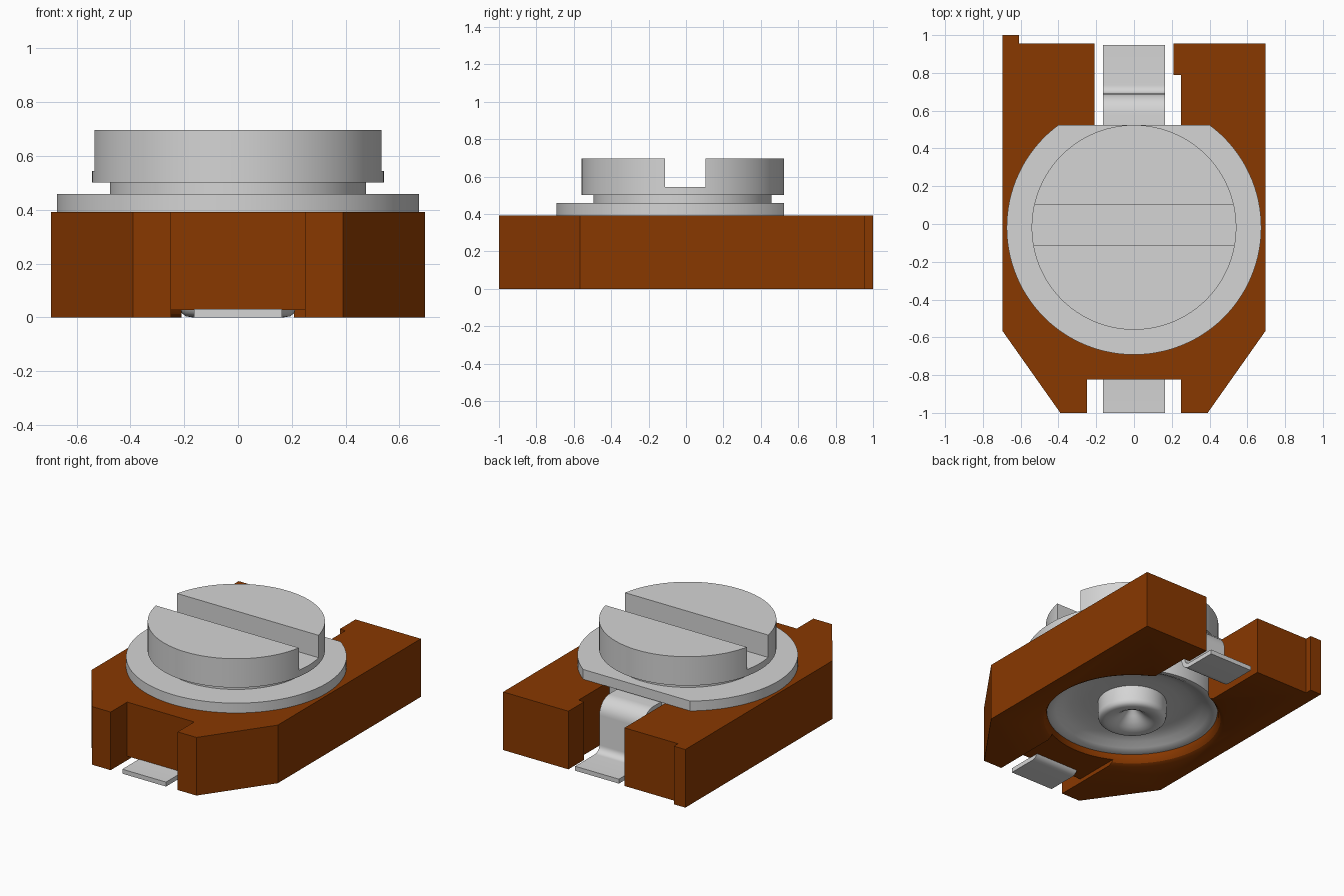
import bpy, bmesh, math

if "Cube" in bpy.data.objects:
    bpy.data.objects.remove(bpy.data.objects["Cube"], do_unlink=True)

CY = -0.018  # y of the turning axis


def material(name, rgb, rough=0.5):
    m = bpy.data.materials.new(name)
    m.use_nodes = True
    m.diffuse_color = (*rgb, 1)
    m.node_tree.nodes["Principled BSDF"].inputs["Base Color"].default_value = (*rgb, 1)
    m.node_tree.nodes["Principled BSDF"].inputs["Roughness"].default_value = rough
    return m


BROWN = material("brown plastic", (0.25, 0.04, 0.0))
GREY = material("grey metal", (0.66, 0.66, 0.66))


def finish(name, bm, mat):
    bmesh.ops.remove_doubles(bm, verts=bm.verts, dist=1e-5)
    bmesh.ops.recalc_face_normals(bm, faces=bm.faces)
    me = bpy.data.meshes.new(name)
    bm.to_mesh(me)
    bm.free()
    me.materials.append(mat)
    ob = bpy.data.objects.new(name, me)
    bpy.context.collection.objects.link(ob)
    return ob


def activate(ob):
    bpy.ops.object.select_all(action='DESELECT')
    ob.select_set(True)
    bpy.context.view_layer.objects.active = ob


def smooth(ob, deg=30):
    activate(ob)
    bpy.ops.object.shade_smooth_by_angle(angle=math.radians(deg))


def prism(name, outline, z0, z1, mat):
    bm = bmesh.new()
    face = bm.faces.new([bm.verts.new((x, y, z0)) for x, y in outline])
    top = bmesh.ops.extrude_face_region(bm, geom=[face])["geom"]
    for v in top:
        if isinstance(v, bmesh.types.BMVert):
            v.co.z = z1
    return finish(name, bm, mat)


def box(name, x, y0, y1, z0, z1, mat):
    return prism(name, [(-x, y0), (x, y0), (x, y1), (-x, y1)], z0, z1, mat)


def lathe(name, profile, mat, steps=96):
    bm = bmesh.new()
    vs = [bm.verts.new((r, CY, z)) for r, z in profile]
    es = [bm.edges.new(p) for p in zip(vs, vs[1:])]
    bmesh.ops.spin(bm, geom=vs + es, cent=(0, CY, 0), axis=(0, 0, 1),
                   angle=2 * math.pi, steps=steps)
    return finish(name, bm, mat)


def cut(ob, cutter):
    cutter.hide_render = True
    mod = ob.modifiers.new("cut", 'BOOLEAN')
    mod.operation, mod.solver, mod.object = 'DIFFERENCE', 'EXACT', cutter
    activate(ob)
    bpy.ops.object.modifier_apply(modifier=mod.name)
    bpy.data.objects.remove(cutter, do_unlink=True)


def bend(cy, cz, r, a0, a1, n=8):
    return [(cy + r * math.cos(math.radians(a0 + (a1 - a0) * i / n)),
             cz + r * math.sin(math.radians(a0 + (a1 - a0) * i / n))) for i in range(n + 1)]


def strip(name, path, half_width, thickness, mat):
    bm = bmesh.new()
    rows = [[bm.verts.new((x, y, z)) for x in (-half_width, half_width)] for y, z in path]
    for a, b in zip(rows, rows[1:]):
        bm.faces.new((a[0], a[1], b[1], b[0]))
    ob = finish(name, bm, mat)
    mod = ob.modifiers.new("thickness", 'SOLIDIFY')
    mod.thickness, mod.offset, mod.use_even_offset = thickness, 0, True
    activate(ob)
    bpy.ops.object.modifier_apply(modifier=mod.name)
    smooth(ob)
    return ob


# Plastic housing with front notch, stepped rear slot and corner tab
housing = prism("housing", [
    (-0.39, -1), (-0.25, -1), (-0.25, -0.824), (0.25, -0.824), (0.25, -1), (0.39, -1),
    (0.695, -0.568), (0.695, 0.956), (0.208, 0.956), (0.208, 0.788), (0.25, 0.788),
    (0.25, 0.40), (-0.21, 0.40), (-0.21, 0.956), (-0.61, 0.956), (-0.61, 1),
    (-0.695, 1), (-0.695, -0.568)], 0, 0.392, BROWN)
# Round recess with flared lip, and shallow channel above the front terminal
cut(housing, lathe("recess_cutter", [
    (0, -0.05), (0.59, -0.05), (0.58, 0), (0.556, 0.012), (0.541, 0.035),
    (0.535, 0.07), (0.535, 0.21), (0, 0.21)], BROWN))
cut(housing, box("channel_cutter", 0.25, -0.85, -0.45, -0.05, 0.027, BROWN))
smooth(housing)

# Dished spring cup, its wall showing in the rear slot, and hollow rivet underneath
spring = lathe("spring_and_rivet", [
    (0, 0.38), (0.537, 0.38), (0.537, 0.065), (0.515, 0.063), (0.48, 0.08), (0.44, 0.105),
    (0.38, 0.125), (0.30, 0.133), (0.215, 0.133), (0.215, 0.035), (0.209, 0.016),
    (0.195, 0.004), (0.172, 0), (0.14, 0.004), (0.11, 0.016), (0.08, 0.036),
    (0.05, 0.064), (0.025, 0.093), (0, 0.11)], GREY)
smooth(spring, 40)

# Flat-sided rotor plate
R, FLAT = 0.674, 0.525
a = math.degrees(math.asin((FLAT - CY) / R))
plate = prism("rotor_plate", bend(0, CY, R, 180 - a, 360 + a, 90), 0.392, 0.458, GREY)
smooth(plate)

# Screw head on a narrower neck, with driver slot
head = lathe("screw_head", [(0, 0.45), (0.476, 0.45), (0.476, 0.501), (0.542, 0.501),
                            (0.542, 0.696), (0, 0.696)], GREY)
cut(head, box("slot_cutter", 0.8, -0.113, 0.104, 0.545, 0.9, GREY))
smooth(head)

# Bent rear terminal and flat front terminal
strip("rear_terminal", [(0.948, 0.015)] + bend(0.735, 0.075, 0.06, 270, 180)
      + bend(0.585, 0.275, 0.09, 0, 90) + [(0.46, 0.365)], 0.163, 0.03, GREY)
strip("front_terminal", [(-1.0, 0.015)] + bend(-0.80, 0.055, 0.04, 270, 360)
      + [(-0.76, 0.1)], 0.163, 0.03, GREY)
